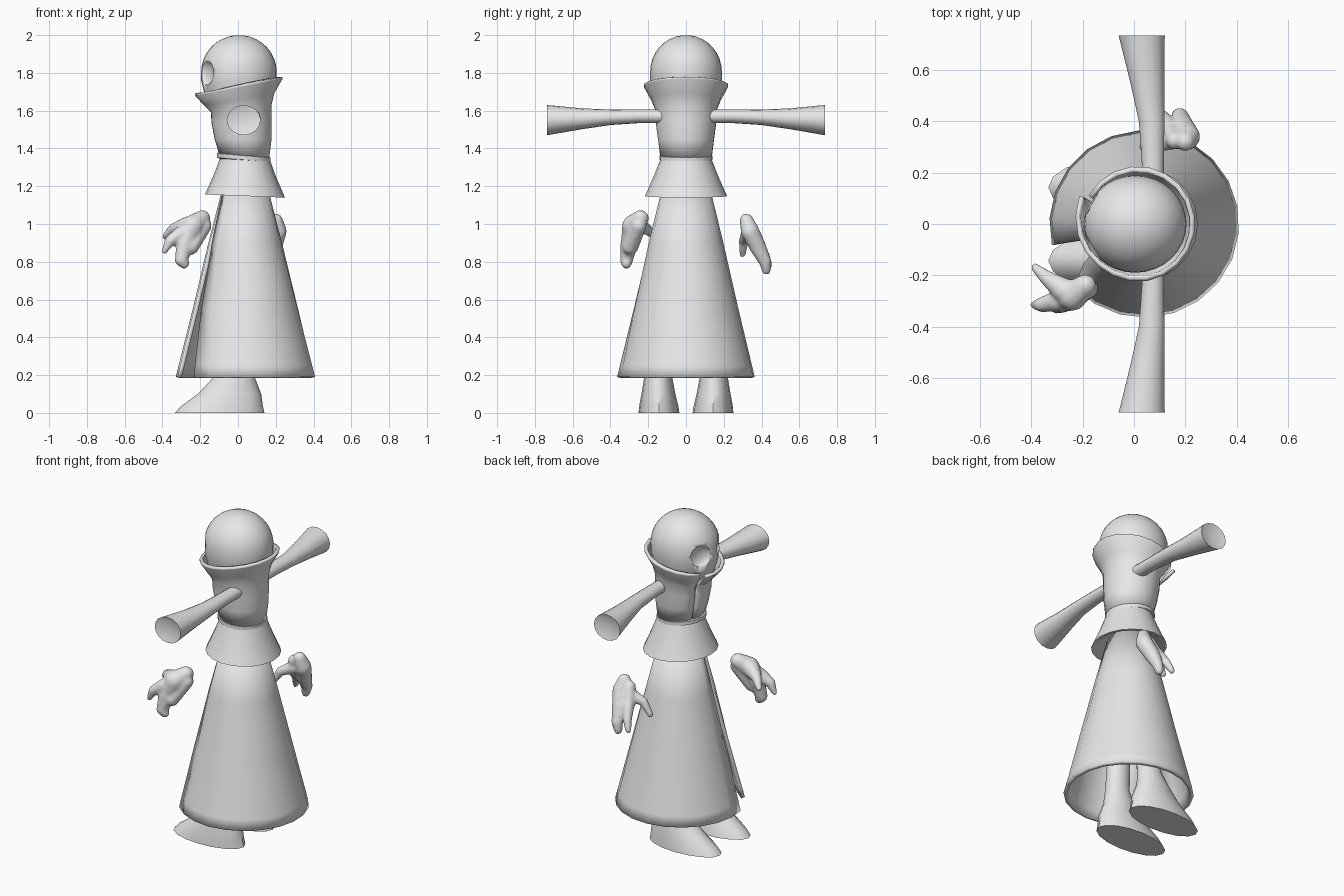
import bpy
import bmesh
from math import sin, cos, radians, pi
from mathutils import Vector

if "Cube" in bpy.data.objects:
    bpy.data.objects.remove(bpy.data.objects["Cube"])

grey = bpy.data.materials.new("plain_grey")
grey.use_nodes = True
grey.diffuse_color = (0.8, 0.8, 0.8, 1)
grey.node_tree.nodes["Principled BSDF"].inputs["Base Color"].default_value = (0.8, 0.8, 0.8, 1)


def activate(obj):
    bpy.ops.object.select_all(action='DESELECT')
    obj.select_set(True)
    bpy.context.view_layer.objects.active = obj


def finish(name, bm, angle=40):
    bmesh.ops.recalc_face_normals(bm, faces=bm.faces)
    mesh = bpy.data.meshes.new(name)
    bm.to_mesh(mesh)
    bm.free()
    mesh.materials.append(grey)
    obj = bpy.data.objects.new(name, mesh)
    bpy.context.collection.objects.link(obj)
    activate(obj)
    bpy.ops.object.shade_smooth_by_angle(angle=radians(angle))
    return obj


def skin(bm, rings, closed=True, caps=True, dent=None):
    """Bridge rings of points; dent pushes the centre of the last cap."""
    vs = [[bm.verts.new(p) for p in ring] for ring in rings]
    n = len(vs[0])
    for low, high in zip(vs, vs[1:]):
        for i in range(n if closed else n - 1):
            j = (i + 1) % n
            bm.faces.new((low[i], low[j], high[j], high[i]))
    if caps:
        bm.faces.new(vs[0])
        if dent is None:
            bm.faces.new(vs[-1])
        else:
            mid = sum((v.co for v in vs[-1]), Vector()) / n
            centre = bm.verts.new(mid + Vector(dent))
            for i in range(n):
                bm.faces.new((vs[-1][i], vs[-1][(i + 1) % n], centre))


def level(cx, cy, z, rx, ry, slope=0, n=16):
    """Horizontal oval, tilted along x."""
    ring = []
    for i in range(n):
        a = 2 * pi * i / n
        ring.append((cx + rx * cos(a), cy + ry * sin(a), z + slope * rx * cos(a)))
    return ring


def wrap(cx, z, rx, ry, slope, start, end, flare=0, n=20):
    """Open oval whose last part swings outward."""
    ring = []
    for i in range(n + 1):
        t = i / n
        a = radians(start + (end - start) * t)
        k = 1 + flare * max(0, (t - 0.78) / 0.22)
        ring.append((cx + k * rx * cos(a), k * ry * sin(a), z + slope * rx * cos(a)))
    return ring


def thicken(obj, amount):
    mod = obj.modifiers.new("thickness", 'SOLIDIFY')
    mod.thickness = amount
    mod.offset = -1


# Head: dome with a straight lower wall
bm = bmesh.new()
wall = [level(0.005, 0, z, r, r * 0.95, n=32) for z, r in ((1.55, 0.13), (1.68, 0.18), (1.76, 0.2))]
dome = []
for i in range(9):
    a = radians(i * 10.5)
    dome.append(level(0.005, 0, 1.805 + 0.195 * sin(a), 0.2 * cos(a), 0.19 * cos(a), n=32))
skin(bm, wall + dome)
head = finish("head", bm)

# Hollow eyes, cut with flattened balls
for side in (-1, 1):
    bm = bmesh.new()
    bmesh.ops.create_uvsphere(bm, u_segments=24, v_segments=12, radius=0.066)
    cutter = finish("eye_cutter", bm)
    out = Vector((-0.88, side * 0.47, 0))
    cutter.rotation_euler = out.to_track_quat('Z', 'Y').to_euler()
    cutter.location = Vector((0.005, 0, 1.8)) + out * 0.197
    cutter.scale = (1, 1, 0.5)
    cut = head.modifiers.new("eye", 'BOOLEAN')
    cut.object = cutter
    cut.operation = 'DIFFERENCE'
    cut.solver = 'EXACT'
    activate(head)
    bpy.ops.object.modifier_apply(modifier=cut.name)
    bpy.data.objects.remove(cutter)

# Cowl: wrapped around the head, its loose end pointing out in front
bm = bmesh.new()
skin(bm, [wrap(cx, z, rx, ry, s, 150, -205, f) for cx, z, rx, ry, s, f in (
    (0.033, 1.355, 0.133, 0.138, -0.08, 0),
    (0.027, 1.45, 0.152, 0.15, 0, 0),
    (0.02, 1.54, 0.16, 0.162, 0.03, 0.01),
    (0.018, 1.61, 0.16, 0.166, 0.1, 0.03),
    (0.012, 1.66, 0.182, 0.186, 0.18, 0.08),
    (0.016, 1.725, 0.222, 0.222, 0.2, 0.14),
    (0.016, 1.735, 0.222, 0.225, 0.2, 0.14))], closed=False, caps=False)
thicken(finish("cowl", bm), 0.02)

# Neck band and shoulder cape
bm = bmesh.new()
skin(bm, [level(0.03, 0, z, r, r, -0.08, 20) for z, r in
          ((1.335, 0.125), (1.34, 0.141), (1.362, 0.141), (1.37, 0.125))])
finish("neck_band", bm, 30)
bm = bmesh.new()
skin(bm, [level(0.037, 0, z, rx, ry, -0.04, 20) for z, rx, ry in (
    (1.2, 0.13, 0.13), (1.148, 0.195, 0.2), (1.148, 0.212, 0.218),
    (1.175, 0.2, 0.205), (1.26, 0.163, 0.168), (1.35, 0.13, 0.133))])
finish("shoulder_cape", bm)

# Long coat, slit at the front
bm = bmesh.new()
skin(bm, [wrap(cx, z, rx, ry, 0, start, end) for cx, z, rx, ry, start, end in (
    (0.038, 1.2, 0.118, 0.125, -162, 195),
    (0.038, 0.9, 0.195, 0.198, -155, 195),
    (0.04, 0.55, 0.28, 0.278, -147, 194),
    (0.04, 0.25, 0.355, 0.35, -139, 193),
    (0.04, 0.19, 0.37, 0.365, -138, 193))], closed=False, caps=False)
thicken(finish("coat", bm), 0.022)

# Inner body closing the top of the coat
bm = bmesh.new()
skin(bm, [level(0.035, 0, z, r, r) for z, r in ((0.75, 0.14), (1.2, 0.1))])
finish("inner_body", bm)

for side, word in ((-1, "near"), (1, "far")):
    # Leg with a long shoe
    bm = bmesh.new()
    skin(bm, [level(cx, side * cy, z, rx, ry) for cx, cy, z, rx, ry in (
        (-0.097, 0.143, 0, 0.237, 0.108),
        (-0.085, 0.144, 0.035, 0.217, 0.104),
        (-0.045, 0.146, 0.1, 0.168, 0.09),
        (-0.02, 0.147, 0.19, 0.108, 0.074),
        (0.005, 0.14, 0.28, 0.075, 0.063),
        (0.02, 0.09, 0.85, 0.06, 0.055))])
    finish(word + "_leg", bm)

    # Flared horn on the side of the head
    bm = bmesh.new()
    horn = []
    for y, cx, rx, z, rz in ((0.1, 0.075, 0.042, 1.57, 0.036), (0.25, 0.073, 0.043, 1.57, 0.036),
                             (0.4, 0.069, 0.05, 1.565, 0.041), (0.55, 0.052, 0.066, 1.557, 0.055),
                             (0.735, 0.03, 0.09, 1.55, 0.08)):
        horn.append([(cx + rx * cos(i * pi / 8), side * y, z + rz * sin(i * pi / 8)) for i in range(16)])
    skin(bm, horn, dent=(0, -0.025 * side, 0))
    finish(word + "_horn", bm)


def hand(name, parts):
    """Fuse tapered limbs, each a list of (x, y, z, radius)."""
    bm = bmesh.new()
    for limb in parts:
        for (*p, r), (*q, s) in zip(limb, limb[1:]):
            p, q = Vector(p), Vector(q)
            for k in range(9):
                t = k / 8
                ball = bmesh.ops.create_icosphere(bm, subdivisions=2, radius=r + (s - r) * t)
                bmesh.ops.translate(bm, verts=ball["verts"], vec=p.lerp(q, t))
    obj = finish(name, bm)
    mod = obj.modifiers.new("fuse", 'REMESH')
    mod.mode = 'VOXEL'
    mod.voxel_size = 0.009
    mod.use_smooth_shade = True
    soft = obj.modifiers.new("soften", 'SMOOTH')
    soft.iterations = 4


# Floating hands: palm, two fingers and a thumb
hand("near_hand", [
    [(-0.19, -0.24, 1.03, 0.045), (-0.24, -0.28, 0.99, 0.06), (-0.28, -0.295, 0.91, 0.05)],
    [(-0.18, -0.25, 0.99, 0.042), (-0.25, -0.295, 0.88, 0.045)],
    [(-0.28, -0.3, 0.9, 0.048), (-0.3, -0.315, 0.81, 0.036), (-0.285, -0.315, 0.79, 0.028)],
    [(-0.3, -0.3, 0.95, 0.042), (-0.36, -0.315, 0.91, 0.03), (-0.39, -0.315, 0.855, 0.016)],
    [(-0.27, -0.26, 0.99, 0.05), (-0.34, -0.21, 0.975, 0.03), (-0.385, -0.17, 0.935, 0.018)]])
hand("far_hand", [
    [(0.2, 0.32, 1.02, 0.037), (0.21, 0.34, 0.96, 0.05), (0.19, 0.38, 0.88, 0.046)],
    [(0.16, 0.325, 0.99, 0.036), (0.14, 0.365, 0.9, 0.038)],
    [(0.19, 0.38, 0.88, 0.046), (0.18, 0.42, 0.8, 0.034), (0.17, 0.425, 0.755, 0.025)],
    [(0.14, 0.37, 0.9, 0.038), (0.11, 0.42, 0.83, 0.026), (0.09, 0.44, 0.78, 0.018)],
    [(0.16, 0.33, 0.95, 0.04), (0.08, 0.305, 0.91, 0.027), (0.035, 0.3, 0.84, 0.018)]])
